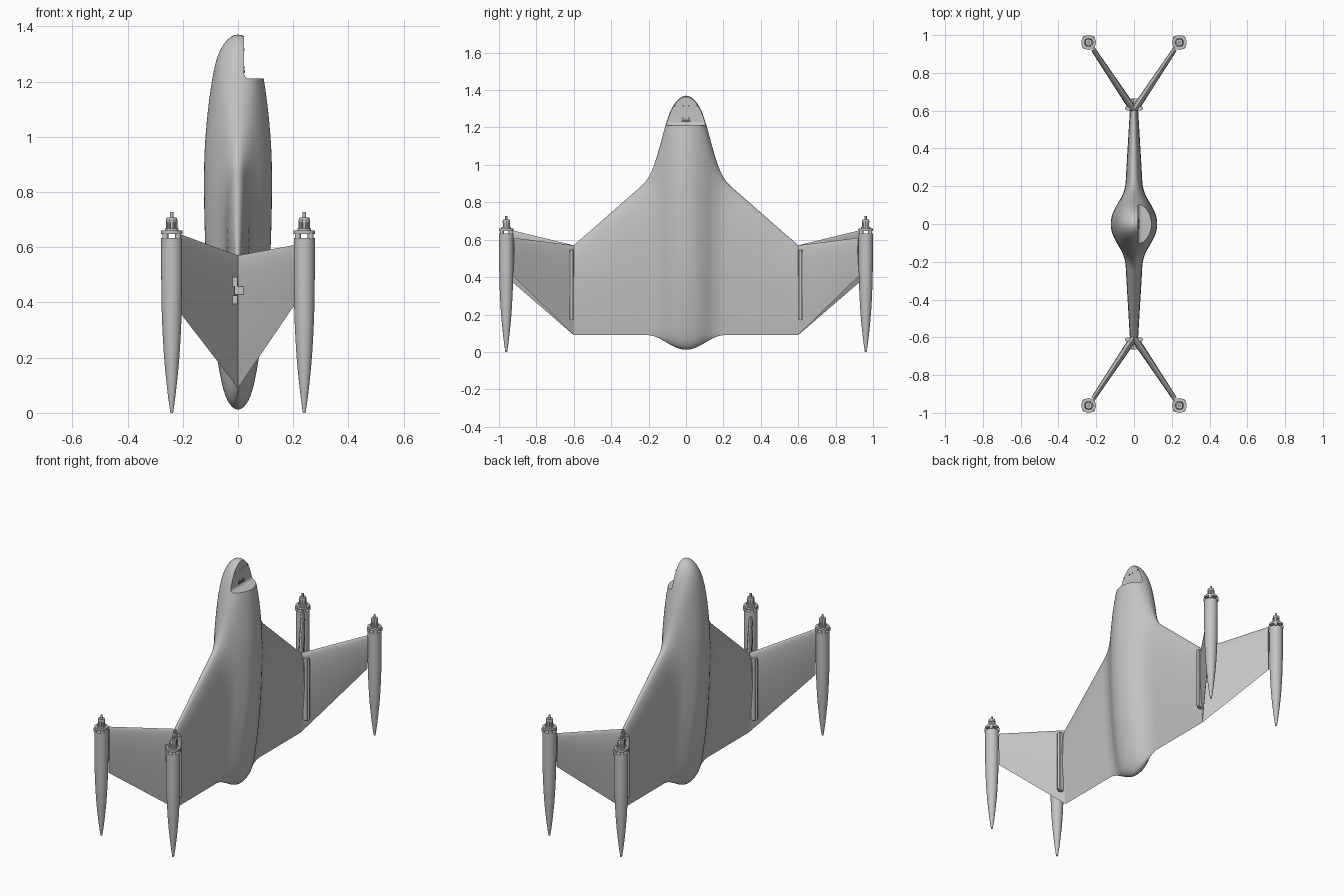
import bpy, bmesh, math
from mathutils import Vector, Matrix

cube = bpy.data.objects.get("Cube")
if cube:
    bpy.data.objects.remove(cube, do_unlink=True)


def material(name, value):
    m = bpy.data.materials.new(name)
    m.use_nodes = True
    col = (value, value, value, 1)
    m.diffuse_color = col
    m.node_tree.nodes["Principled BSDF"].inputs["Base Color"].default_value = col
    return m


GREY = material("light grey", 0.55)
DARK = material("dark grey", 0.12)


def finish(bm, name, mat=GREY, angle=40):
    bmesh.ops.remove_doubles(bm, verts=bm.verts, dist=1e-5)
    bmesh.ops.recalc_face_normals(bm, faces=bm.faces)
    me = bpy.data.meshes.new(name)
    bm.to_mesh(me)
    bm.free()
    me.materials.append(mat)
    ob = bpy.data.objects.new(name, me)
    bpy.context.collection.objects.link(ob)
    smooth(ob, angle)
    return ob


def smooth(ob, angle=40):
    bpy.ops.object.select_all(action="DESELECT")
    ob.select_set(True)
    bpy.context.view_layer.objects.active = ob
    bpy.ops.object.shade_smooth_by_angle(angle=math.radians(angle))


def add_box(bm, centre, size):
    mtx = Matrix.Translation(centre) @ Matrix.Diagonal((*size, 1))
    return bmesh.ops.create_cube(bm, size=1, matrix=mtx)["verts"]


def add_rod(bm, x, y, z0, z1, r0, r1=None, sides=24):
    bmesh.ops.create_cone(bm, cap_ends=True, segments=sides, radius1=r0,
                          radius2=r0 if r1 is None else r1, depth=z1 - z0,
                          matrix=Matrix.Translation((x, y, (z0 + z1) / 2)))


def curve(points, x):
    """Smooth interpolation through (x, value) points."""
    n = len(points)
    i = max(k for k in range(n - 1) if k == 0 or points[k][0] <= x)

    def slope(k):
        a, b = points[max(k - 1, 0)], points[min(k + 1, n - 1)]
        return (b[1] - a[1]) / (b[0] - a[0])
    (xa, va), (xb, vb) = points[i], points[i + 1]
    h = xb - xa
    t = (x - xa) / h
    return ((2*t**3 - 3*t*t + 1) * va + (t**3 - 2*t*t + t) * h * slope(i)
            + (3*t*t - 2*t**3) * vb + (t**3 - t*t) * h * slope(i + 1))


def airfoil(u):
    s = (1 - math.cos(math.pi * u)) / 2
    return 10 * (0.2969 * s**0.5 - 0.126 * s - 0.3516 * s**2
                 + 0.2843 * s**3 - 0.1036 * s**4)


BODY = [(0, 0), (.07, .29), (.144, .57), (.23, .77), (.348, .955), (.422, 1), (.545, .96),
        (.645, .83), (.755, .62), (.837, .46), (.9, .31), (1, 0)]


def loft(name, stations, steps=40):
    """Stations: (x, y, side direction, bottom z, top z, half thickness, body share)."""
    bm = bmesh.new()
    rings = []
    for x, y, side, zb, zt, thick, share in stations:
        ring = []
        for k in range(2 * steps):
            u = k / steps if k <= steps else 2 - k / steps
            sign = 1 if k <= steps else -1
            a = share * curve(BODY, u) + (1 - share) * airfoil(u)
            z = zt - (zt - zb) * (1 - math.cos(math.pi * u)) / 2
            p = Vector((x, y, z)) + side * (sign * a * thick)
            ring.append(bm.verts.new(p))
        rings.append(ring)
    for r0, r1 in zip(rings, rings[1:]):
        for k in range(2 * steps):
            j = (k + 1) % (2 * steps)
            bm.faces.new((r0[k], r0[j], r1[j], r1[k]))
    bm.faces.new(rings[0])
    bm.faces.new(rings[-1])
    return finish(bm, name)


# Blended fuselage and wing
TOP = [(-.04, 1.352), (0, 1.37), (.04, 1.352), (.08, 1.295), (.11, 1.21), (.14, 1.1),
       (.17, 1.0), (.2, .935), (.23, .895), (.3, .833), (.45, .701), (.6, .57)]
THICK = [(-.05, .115), (0, .123), (.05, .115), (.1, .092), (.15, .063), (.2, .047),
         (.3, .04), (.6, .022)]


def body_station(y):
    a = abs(y)
    dip = 0.078 * (0.5 + 0.5 * math.cos(math.pi * min(a / 0.21, 1)))
    t = min(max((0.21 - a) / 0.15, 0), 1)
    return (0, y, Vector((1, 0, 0)), 0.09 - dip, curve(TOP, a), curve(THICK, a),
            t * t * (3 - 2 * t))


half = [0.0125 * k for k in range(1, 21)] + [.3, .4, .5, .6]
ys = [-y for y in reversed(half)] + [0] + half
body = loft("fuselage_and_wing", [body_station(y) for y in ys])

# Nose notch with a rounded inner corner
bm = bmesh.new()
add_box(bm, (0.172, 0, 1.36), (0.3, 0.6, 0.3))
edges = [e for e in bm.edges if abs(e.verts[0].co.y - e.verts[1].co.y) > 0.1]
bmesh.ops.bevel(bm, geom=edges, offset=0.02, segments=5, profile=0.5, affect="EDGES")
cutter = finish(bm, "notch_cutter")
cutter.hide_render = True
mod = body.modifiers.new("notch", "BOOLEAN")
mod.operation = "DIFFERENCE"
mod.solver = "EXACT"
mod.object = cutter
bpy.context.view_layer.objects.active = body
bpy.ops.object.modifier_apply(modifier=mod.name)
bpy.data.objects.remove(cutter, do_unlink=True)
smooth(body)

# Small sensor openings on the notch face
bm = bmesh.new()
for y in (-1, 1):
    for dy, z in ((.015, 1.315), (.06, 1.315), (.015, 1.25)):
        add_box(bm, (0.022, y * dy, z), (0.004, 0.008, 0.008))
add_box(bm, (0.023, 0, 1.236), (0.006, 0.05, 0.012))
finish(bm, "nose_sensors", DARK)

# Wing tip joints: hinge strips on both faces and a latch at the outer edge
for sy, end in ((-1, "front"), (1, "back")):
    bm = bmesh.new()
    for sx in (-1, 1):
        add_box(bm, (sx * 0.028, sy * 0.612, 0.357), (0.026, 0.022, 0.375))
        add_rod(bm, sx * 0.04, sy * 0.612, 0.175, 0.54, 0.009, sides=12)
    finish(bm, end + "_hinge_strips")
    bm = bmesh.new()
    add_box(bm, (-0.012, sy * 0.64, 0.475), (0.022, 0.045, 0.035))
    add_box(bm, (0.004, sy * 0.64, 0.443), (0.032, 0.05, 0.03))
    add_box(bm, (-0.012, sy * 0.64, 0.41), (0.022, 0.045, 0.03))
    finish(bm, end + "_latch")

# Boom profile as (height, radius)
BOOM = [(0, .005), (.05, .012), (.1, .018), (.2, .0275), (.3, .0335), (.4, .037),
        (.5, .038), (.633, .038)]
BX, BY = 0.24, 0.961


def build_pod(sx, sy, label):
    x, y = sx * BX, sy * BY
    # Tapered boom
    bm = bmesh.new()
    rings = []
    for k in range(25):
        z = 0.633 * k / 24
        r = curve(BOOM, z)
        rings.append([bm.verts.new((x + r * math.cos(a), y + r * math.sin(a), z))
                      for a in (math.tau * i / 28 for i in range(28))])
    for r0, r1 in zip(rings, rings[1:]):
        for i in range(28):
            j = (i + 1) % 28
            bm.faces.new((r0[i], r0[j], r1[j], r1[i]))
    bm.faces.new(rings[0])
    bm.faces.new(rings[-1])
    finish(bm, label + "_boom")

    # Open motor mount: four posts under a flange
    bm = bmesh.new()
    for px in (-1, 1):
        for py in (-1, 1):
            add_rod(bm, x + px * .023, y + py * .023, .63, .65, .0105, sides=12)
    add_rod(bm, x, y, .647, .66, .039)
    finish(bm, label + "_motor_mount")

    # Motor with ribs and shaft
    bm = bmesh.new()
    add_rod(bm, x, y, .66, .668, .025)
    add_rod(bm, x, y, .668, .695, .016)
    add_rod(bm, x, y, .69, .708, .02, .018)
    for i in range(6):
        a = math.tau * i / 6
        add_rod(bm, x + .017 * math.cos(a), y + .017 * math.sin(a), .66, .7, .004, sides=8)
    add_rod(bm, x, y, .705, .728, .006, sides=12)
    finish(bm, label + "_motor")

    # Splayed fin joining the wing tip to the boom
    out = Vector((x, y - sy * 0.6, 0))
    side = Vector((-out.y, out.x, 0)).normalized()
    zt, zb = (.608, .39) if sx > 0 else (.645, .355)
    stations = []
    for t in (0, 0.3, 0.6, 0.9):
        p = Vector((0, sy * 0.6, 0)) + out * t
        f = t / 0.85
        stations.append((p.x, p.y, side, .09 + (zb - .09) * f, .57 + (zt - .57) * f,
                         .02 - .007 * f, 0))
    loft(label + "_fin", stations, 20)


for sx, s_name in ((-1, "right"), (1, "left")):
    for sy, e_name in ((-1, "front"), (1, "back")):
        build_pod(sx, sy, e_name + "_" + s_name)
